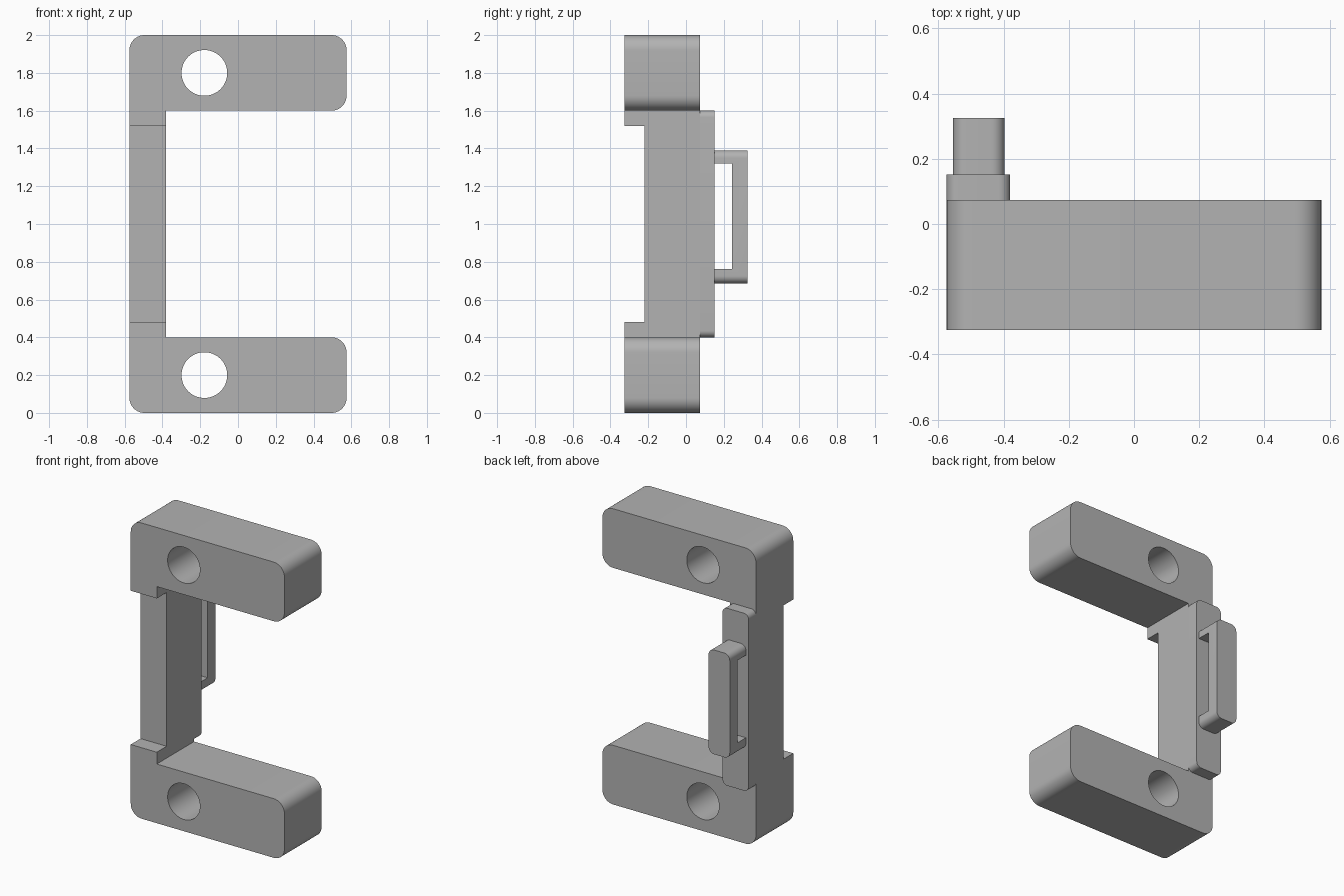
import bpy, bmesh, math
from mathutils import Vector

cube = bpy.data.objects.get("Cube")
if cube:
    bpy.data.objects.remove(cube, do_unlink=True)

grey = bpy.data.materials.new("plain grey")
grey.use_nodes = True
colour = (0.45, 0.45, 0.45, 1)
grey.diffuse_color = colour
grey.node_tree.nodes["Principled BSDF"].inputs["Base Color"].default_value = colour


def rounded(corners, steps=10):
    """Outline in x, z whose right-angle corners are rounded by their radius."""
    outline = []
    for i, (x, z, r) in enumerate(corners):
        p = Vector((x, z))
        if r == 0:
            outline.append(p)
            continue
        a = (Vector(corners[i - 1][:2]) - p).normalized()
        b = (Vector(corners[(i + 1) % len(corners)][:2]) - p).normalized()
        centre = p + r * (a + b)
        for k in range(steps + 1):
            t = math.pi / 2 * k / steps
            outline.append(centre - r * (b * math.cos(t) + a * math.sin(t)))
    return outline


def rectangle(x0, x1, z0, z1, r=0):
    return rounded([(x0, z0, r), (x1, z0, r), (x1, z1, r), (x0, z1, r)])


def circle(x, z, r, sides=64):
    return [Vector((x + r * math.cos(math.tau * k / sides),
                    z + r * math.sin(math.tau * k / sides))) for k in range(sides)]


def extrude(name, outline, y0, y1):
    """Solid with the given outline, running from y0 to y1."""
    bm = bmesh.new()
    face = bm.faces.new([bm.verts.new((p.x, y0, p.y)) for p in outline])
    new = bmesh.ops.extrude_face_region(bm, geom=[face])["geom"]
    verts = [v for v in new if isinstance(v, bmesh.types.BMVert)]
    bmesh.ops.translate(bm, verts=verts, vec=(0, y1 - y0, 0))
    bmesh.ops.recalc_face_normals(bm, faces=bm.faces)
    mesh = bpy.data.meshes.new(name)
    bm.to_mesh(mesh)
    bm.free()
    mesh.materials.append(grey)
    obj = bpy.data.objects.new(name, mesh)
    bpy.context.collection.objects.link(obj)
    return obj


def activate(obj):
    bpy.ops.object.select_all(action="DESELECT")
    obj.select_set(True)
    bpy.context.view_layer.objects.active = obj


def cut(obj, cutter):
    cutter.hide_render = True
    mod = obj.modifiers.new("cut", "BOOLEAN")
    mod.operation = "DIFFERENCE"
    mod.solver = "EXACT"
    mod.object = cutter
    activate(obj)
    bpy.ops.object.modifier_apply(modifier=mod.name)
    bpy.data.objects.remove(cutter, do_unlink=True)


LEFT, INNER, RIGHT = -0.575, -0.38, 0.575
FRONT, BACK, PLATE_BACK, HANDLE_BACK = -0.325, 0.073, 0.152, 0.325
R = 0.08

# C-shaped frame: two arms joined by an upright
frame = extrude("frame", rounded([
    (LEFT, 0, R), (RIGHT, 0, R), (RIGHT, 0.4, R), (INNER, 0.4, 0),
    (INNER, 1.6, 0), (RIGHT, 1.6, R), (RIGHT, 2, R), (LEFT, 2, R)]), FRONT, BACK)

# Recess in the front of the upright, and a bolt hole through each arm
cut(frame, extrude("recess_cutter", rectangle(-0.7, -0.3, 0.48, 1.52), -0.5, -0.22))
for z in (0.2, 1.8):
    cut(frame, extrude("hole_cutter", circle(-0.178, z, 0.121), -0.5, 0.5))

# Raised plate on the back of the upright
plate = extrude("back_plate", rectangle(LEFT, INNER, 0.4, 1.6, 0.035), BACK, PLATE_BACK)

# Handle on the plate, with a finger slot
handle = extrude("handle", rectangle(-0.555, -0.397, 0.685, 1.39, 0.04),
                 PLATE_BACK, HANDLE_BACK)
cut(handle, extrude("slot_cutter", rectangle(-0.7, -0.3, 0.762, 1.32), 0.1, 0.243))

for obj in (frame, plate, handle):
    activate(obj)
    bpy.ops.object.shade_smooth_by_angle(angle=math.radians(30))
